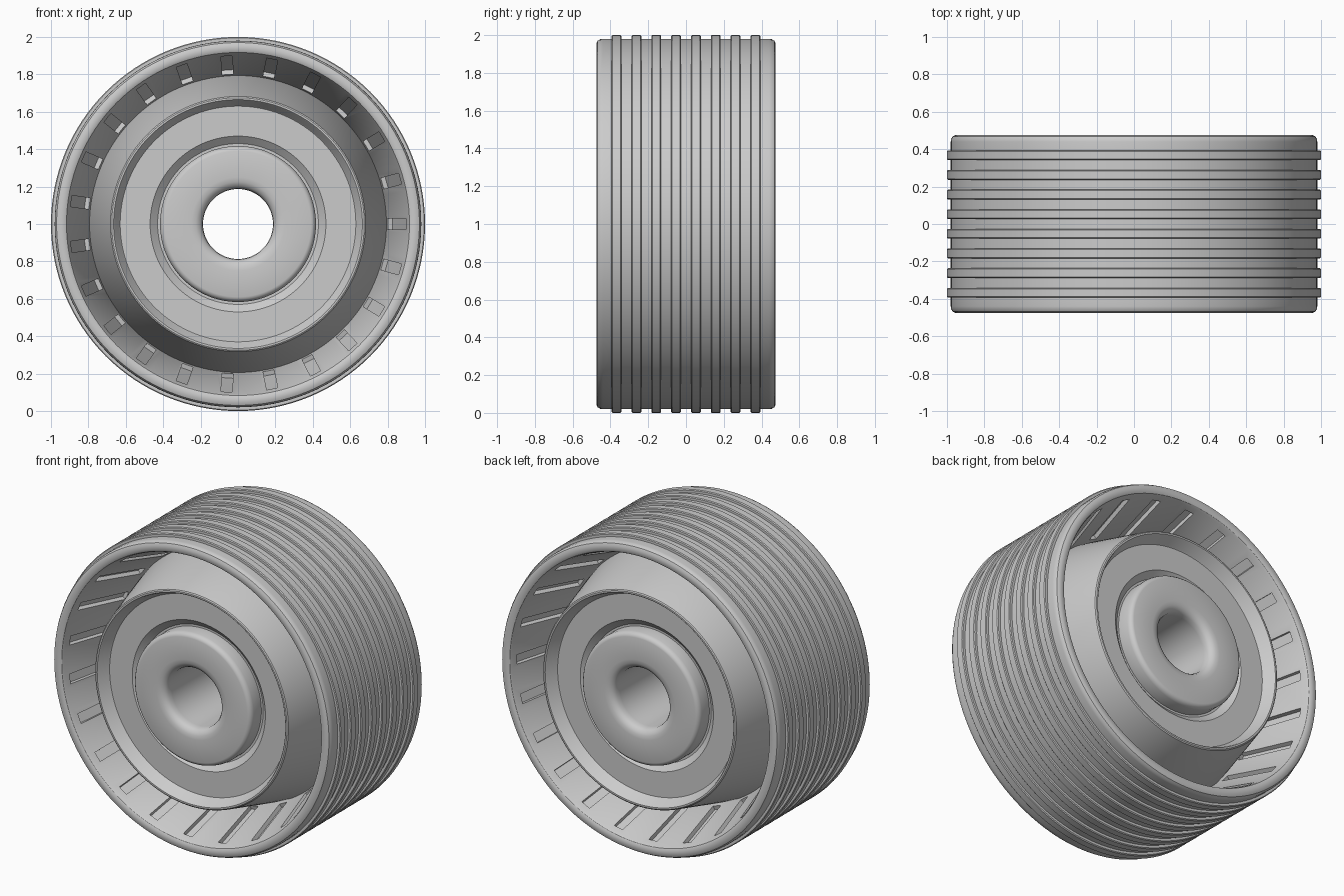
import bpy, bmesh
from math import pi, sin, cos, atan2, hypot, radians
from mathutils import Matrix

if "Cube" in bpy.data.objects:
    bpy.data.objects.remove(bpy.data.objects["Cube"])

SEG = 128
CENTRE = Matrix.Translation((0, 0, 1))


def make_object(name, bm):
    bmesh.ops.recalc_face_normals(bm, faces=bm.faces)
    mesh = bpy.data.meshes.new(name)
    bm.to_mesh(mesh)
    bm.free()
    obj = bpy.data.objects.new(name, mesh)
    bpy.context.collection.objects.link(obj)
    return obj


def lathe(name, profile):
    """Spin a closed (radius, y) outline about the wheel axis."""
    bm = bmesh.new()
    rings = []
    for i in range(SEG):
        a = 2 * pi * i / SEG
        rings.append([bm.verts.new((r * cos(a), y, 1 + r * sin(a))) for r, y in profile])
    n = len(profile)
    for i in range(SEG):
        p, q = rings[i], rings[(i + 1) % SEG]
        for j in range(n):
            k = (j + 1) % n
            bm.faces.new((p[j], p[k], q[k], q[j]))
    return make_object(name, bm)


def mirrored(front):
    return front + [(r, -y) for r, y in reversed(front)]


def activate(obj):
    bpy.ops.object.select_all(action='DESELECT')
    obj.select_set(True)
    bpy.context.view_layer.objects.active = obj


# Rim: tapered inside wall, rounded lip, ribbed tread
inner = [(0.79, -0.03), (0.91, -0.455), (0.917, -0.468), (0.93, -0.475),
         (0.955, -0.475), (0.97, -0.468), (0.978, -0.455), (0.98, -0.44)]
tread = []
for i in range(8):
    y = (i - 3.5) * 0.105
    tread += [(0.98, y - 0.026), (0.995, y - 0.026), (1.0, y - 0.021),
              (1.0, y + 0.021), (0.995, y + 0.026), (0.98, y + 0.026)]
rim = lathe("ribbed_rim", inner + tread + [(r, -y) for r, y in reversed(inner)])

# Slots cut into the tapered inside walls
bm = bmesh.new()
r0, y0, r1, y1 = 0.900, -0.42, 0.801, -0.07
length, tilt = hypot(r1 - r0, y1 - y0), atan2(r0 - r1, y1 - y0)
for side in (1, -1):
    for i in range(23):
        spin = Matrix.Rotation(2 * pi * i / 23, 4, 'Y')
        place = Matrix.Translation(((r0 + r1) / 2, side * (y0 + y1) / 2, 0))
        lean = Matrix.Rotation(side * tilt, 4, 'Z')
        size = Matrix.Diagonal((0.05, length, 0.06, 1))
        bmesh.ops.create_cube(bm, size=1, matrix=CENTRE @ spin @ place @ lean @ size)
cutter = make_object("slot_cutters", bm)
cutter.hide_render = True
mod = rim.modifiers.new("slots", 'BOOLEAN')
mod.operation, mod.object, mod.solver = 'DIFFERENCE', cutter, 'EXACT'
activate(rim)
bpy.ops.object.modifier_apply(modifier=mod.name)
bpy.data.objects.remove(cutter)

# Hub: bore, raised boss, groove, dished disc, flared drum
hub = lathe("hub_drum", mirrored([
    (0.187, -0.40), (0.190, -0.43), (0.202, -0.45), (0.225, -0.462),
    (0.25, -0.465), (0.39, -0.465), (0.402, -0.461), (0.412, -0.45),
    (0.417, -0.435), (0.417, -0.36), (0.43, -0.36), (0.47, -0.395),
    (0.63, -0.395), (0.635, -0.40), (0.66, -0.465), (0.665, -0.47),
    (0.675, -0.47), (0.682, -0.465), (0.797, -0.03)]))

for obj in (rim, hub):
    activate(obj)
    bpy.ops.object.shade_smooth_by_angle(angle=radians(32))
